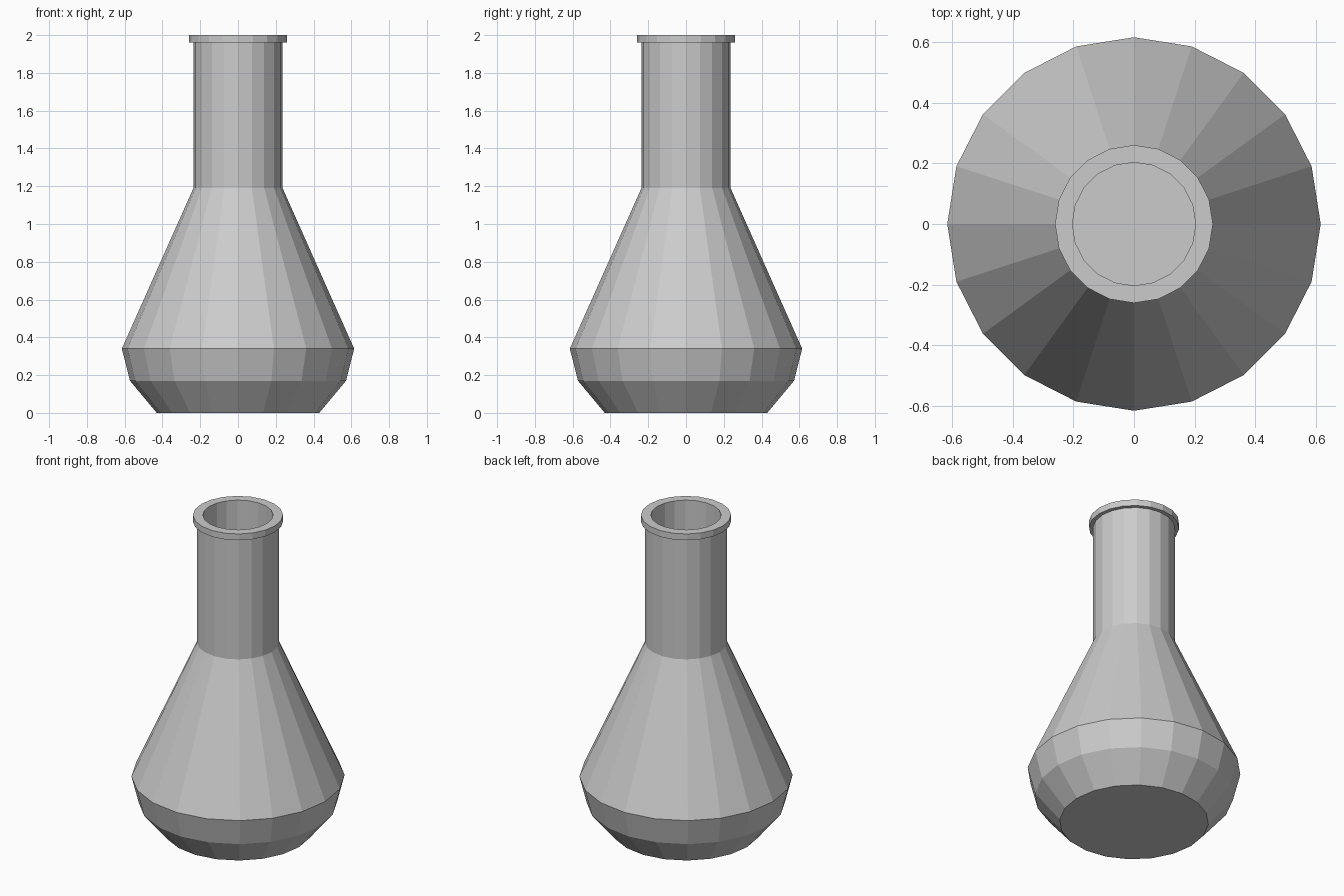
import bpy, bmesh
from math import cos, sin, tau

if "Cube" in bpy.data.objects:
    bpy.data.objects.remove(bpy.data.objects["Cube"])

SIDES = 20

# Closed wall profile (radius, height): outside upwards, over the lip, inside downwards
PROFILE = [
    (0.43, 0.0), (0.572, 0.17), (0.615, 0.34),      # outer bowl
    (0.236, 1.19), (0.236, 1.96),                   # outer cone and neck
    (0.26, 1.96), (0.26, 2.0), (0.203, 2.0),        # lip
    (0.203, 1.18), (0.575, 0.345),                  # inner neck and cone
    (0.538, 0.185), (0.412, 0.035),                 # inner bowl
]


def lathe(name, profile):
    bm = bmesh.new()
    rings = [[bm.verts.new((r * cos(tau * i / SIDES), r * sin(tau * i / SIDES), z))
              for i in range(SIDES)] for r, z in profile]
    for a, b in zip(rings, rings[1:]):
        for i in range(SIDES):
            j = (i + 1) % SIDES
            bm.faces.new((a[i], a[j], b[j], b[i]))
    # underside and inner floor
    bm.faces.new(rings[0][::-1])
    bm.faces.new(rings[-1])
    bmesh.ops.recalc_face_normals(bm, faces=bm.faces[:])
    mesh = bpy.data.meshes.new(name)
    bm.to_mesh(mesh)
    bm.free()
    obj = bpy.data.objects.new(name, mesh)
    bpy.context.collection.objects.link(obj)
    return obj


# Hollow flask, flat shaded
lathe("flask", PROFILE)
